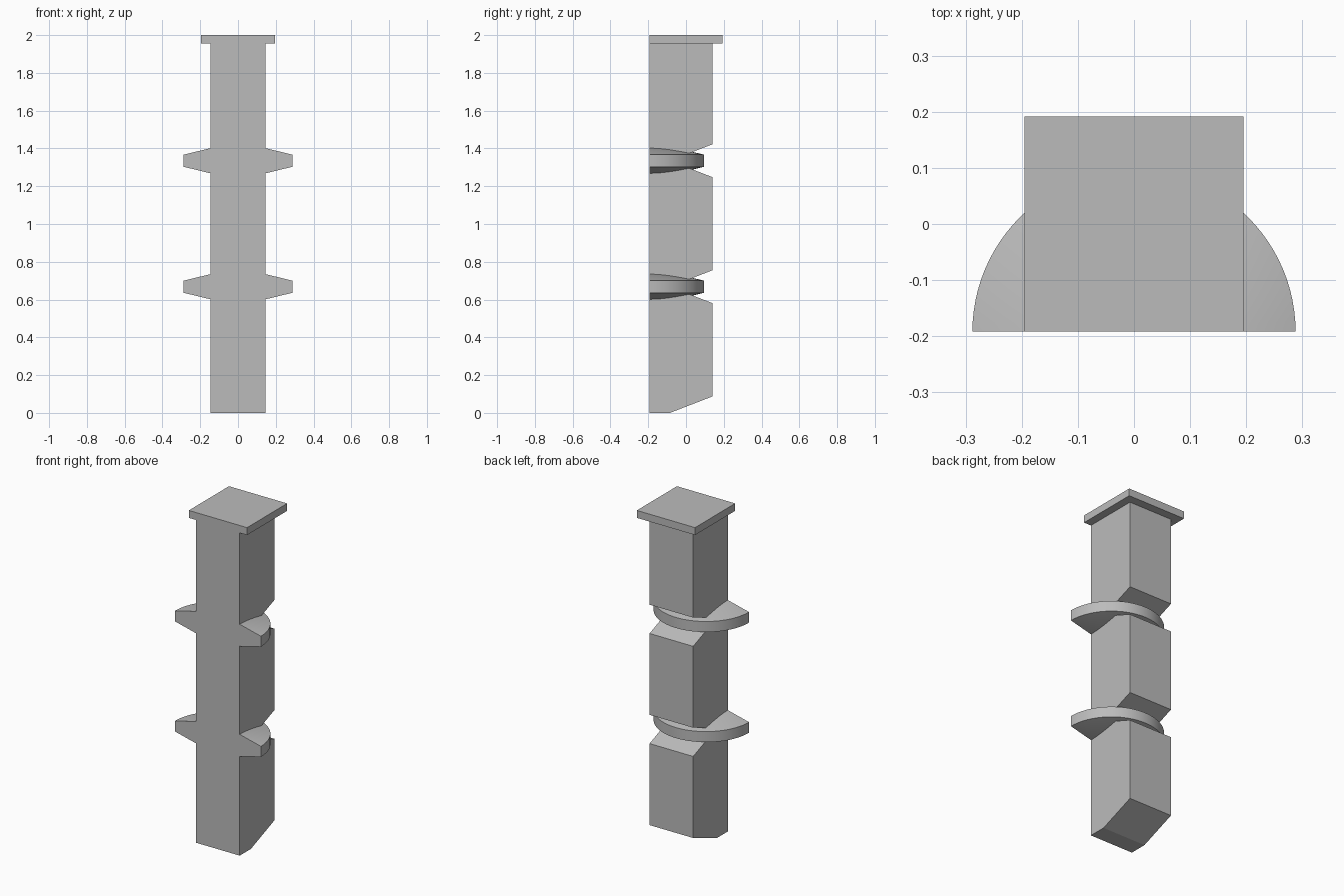
import bpy, bmesh, math
from mathutils import Matrix

if "Cube" in bpy.data.objects:
    bpy.data.objects.remove(bpy.data.objects["Cube"])

FRONT, BACK = -0.192, 0.14
HALF = 0.146             # half width of the shaft
NOTCH_Y = -0.085         # depth reached by the notches and the foot bevel
NOTCH_H = 0.087          # half height of a notch at the back face
LEVELS = (0.668, 1.335)  # heights of the notches and flanges
CAP_Z = 1.955

gray = bpy.data.materials.new("plain gray")
gray.use_nodes = True
color = (0.5, 0.5, 0.5, 1)
gray.diffuse_color = color
gray.node_tree.nodes["Principled BSDF"].inputs["Base Color"].default_value = color


def finish(bm, name):
    bmesh.ops.recalc_face_normals(bm, faces=bm.faces)
    mesh = bpy.data.meshes.new(name)
    bm.to_mesh(mesh)
    bm.free()
    mesh.materials.append(gray)
    obj = bpy.data.objects.new(name, mesh)
    bpy.context.collection.objects.link(obj)
    return obj


def extruded(name, profile, half):
    """Extrude a (y, z) profile across x from -half to half."""
    bm = bmesh.new()
    face = bm.faces.new([bm.verts.new((-half, y, z)) for y, z in profile])
    new = bmesh.ops.extrude_face_region(bm, geom=[face])["geom"]
    verts = [v for v in new if isinstance(v, bmesh.types.BMVert)]
    bmesh.ops.translate(bm, verts=verts, vec=(2 * half, 0, 0))
    return finish(bm, name)


def half_flange(name, z):
    """Half turn of a tapered profile; its flat side is flush with the front."""
    radius, rim, core = 0.288, 0.032, 0.102
    bm = bmesh.new()
    profile = [(0, core), (radius, rim), (radius, -rim), (0, -core)]
    face = bm.faces.new([bm.verts.new((r, FRONT, z + h)) for r, h in profile])
    bmesh.ops.spin(bm, geom=[face] + face.edges[:] + face.verts[:],
                   cent=(0, FRONT, z), axis=(0, 0, 1), angle=math.pi, steps=48)
    bmesh.ops.remove_doubles(bm, verts=bm.verts, dist=1e-5)
    # close both ends where the spin left them open
    bmesh.ops.holes_fill(bm, edges=[e for e in bm.edges if e.is_boundary])
    return finish(bm, name)


# Shaft with a bevelled foot and V notches down its back
outline = [(FRONT, CAP_Z), (FRONT, 0), (NOTCH_Y, 0), (BACK, NOTCH_H)]
for level in LEVELS:
    outline += [(BACK, level - NOTCH_H), (NOTCH_Y, level), (BACK, level + NOTCH_H)]
outline.append((BACK, CAP_Z))
extruded("shaft", outline, HALF)

# Square cap plate, flush with the front
extruded("cap_plate", [(FRONT, CAP_Z), (-FRONT, CAP_Z), (-FRONT, 2), (FRONT, 2)], 0.195)

# Half-round flanges sitting in the notches
for name, level in zip(("lower_flange", "upper_flange"), LEVELS):
    flange = half_flange(name, level)
    bpy.ops.object.select_all(action="DESELECT")
    flange.select_set(True)
    bpy.context.view_layer.objects.active = flange
    bpy.ops.object.shade_smooth_by_angle(angle=math.radians(20))
